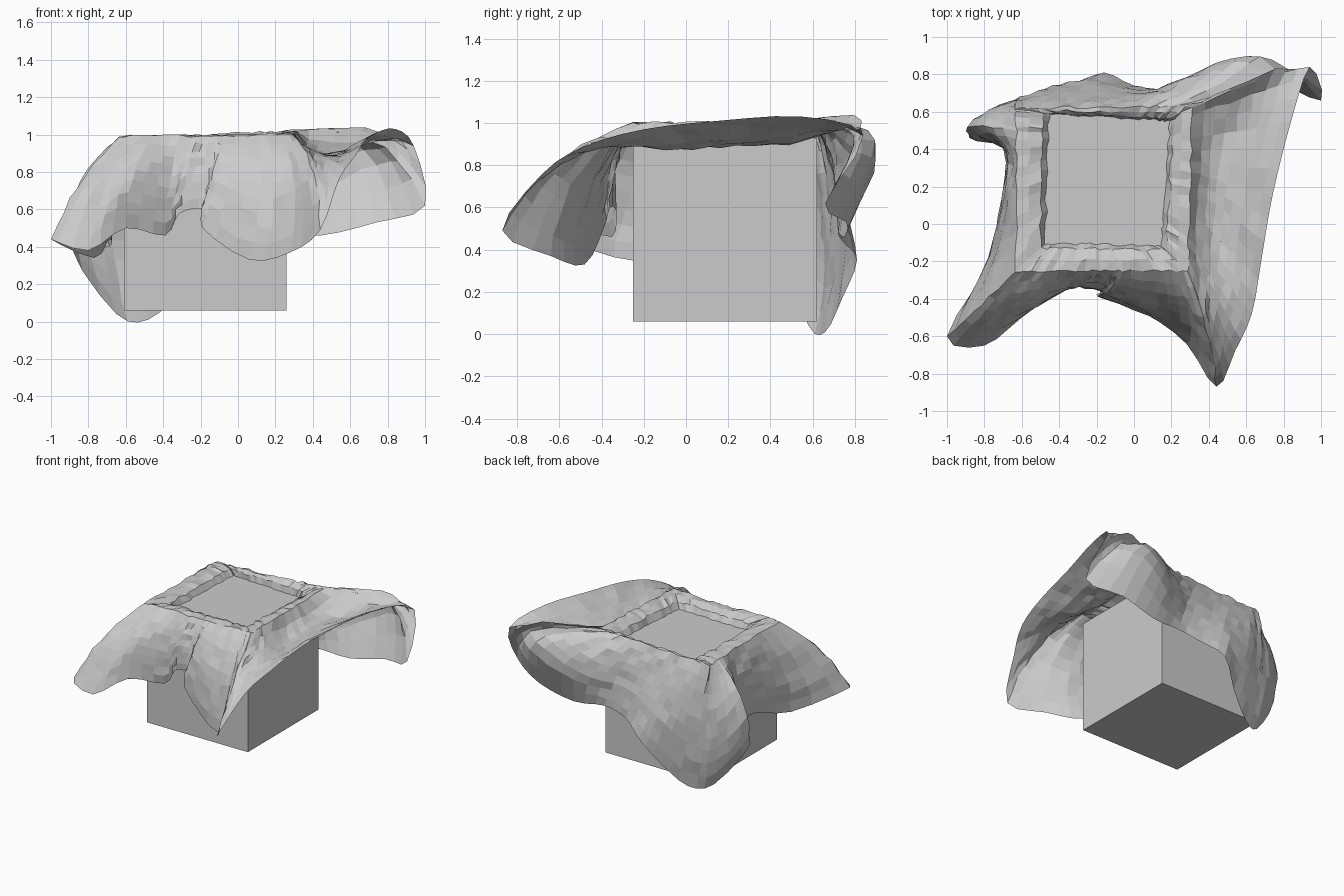
import bpy, bmesh, math, random
from mathutils import Vector

if "Cube" in bpy.data.objects:
    bpy.data.objects.remove(bpy.data.objects["Cube"])

random.seed(4)
SUB, DROP = 3, 9

# crumpled cloth hem, counter-clockwise from front left:
# position along the box rim (0-4), hem x, y, z, outward bulge
HEM = [
    (0.00, -1.00, -.60, .44, .05), (0.08, -.80, -.65, .38, .06),
    (0.20, -.60, -.50, .50, .08), (0.35, -.39, -.35, .46, .06),
    (0.45, -.31, -.33, .58, .04), (0.55, -.18, -.36, .60, .03),
    (0.62, -.19, -.39, .50, .06), (0.80, .06, -.48, .33, .10),
    (0.92, .28, -.64, .37, .11), (1.00, .44, -.87, .49, .09),
    (1.10, .54, -.68, .76, .03), (1.20, .63, -.48, .89, .00),
    (1.45, .68, -.20, .97, .00), (1.60, .74, .15, 1.01, .00),
    (1.80, .84, .55, 1.03, .00), (2.00, .94, .84, .94, .02),
    (2.06, 1.00, .66, .62, .09), (2.14, .74, .76, .53, .12),
    (2.25, .44, .75, .46, .08), (2.40, .20, .72, .48, .04),
    (2.60, .00, .74, .44, .03), (2.75, -.16, .81, .35, .02),
    (2.90, -.30, .74, .17, .06), (3.00, -.48, .66, .01, .06),
    (3.06, -.65, .58, .04, .10), (3.15, -.88, .46, .37, .12),
    (3.30, -.69, .40, .40, .03), (3.50, -.69, .15, .44, .04),
    (3.75, -.77, -.20, .34, .06),
]
# trough along the right flap (negative), billow of the back right corner
SWELL = [(0, 0), (1.0, 0), (1.2, -.06), (1.4, -.12), (1.8, -.12), (1.97, -.05),
         (2.02, .07), (2.1, .14), (2.3, .03), (2.4, 0), (9, 0)]
CREST = [(-.63, -.25, .99), (.29, -.25, 1.0), (.31, .63, 1.02), (-.63, .62, .98)]
INNER = [(-.47, -.10, .92), (.14, -.11, .92), (.19, .55, .92), (-.45, .59, .92)]
CENTRE = Vector((-.17, .18, 0))


def on_rect(corners, t):
    i = math.floor(t)
    return Vector(corners[i % 4]).lerp(Vector(corners[(i + 1) % 4]), t - i)


def row(i):
    r = list(HEM[i % len(HEM)])
    r[0] += 4 * (i // len(HEM))
    return r


def spline(i, u):
    return [.5 * (2*b + (c - a)*u + (2*a - 5*b + 4*c - d)*u*u + (3*b - a - 3*c + d)*u**3)
            for a, b, c, d in zip(row(i - 1), row(i), row(i + 1), row(i + 2))]


def swell_height(t):
    for (t0, g0), (t1, g1) in zip(SWELL, SWELL[1:]):
        if t0 <= t < t1:
            return g0 + (g1 - g0) * (t - t0) / (t1 - t0)
    return 0


def cloth_column(t, x, y, z, bulge):
    """Points from the box top, over the rim and down to the hem."""
    inner, crest, hem = on_rect(INNER, t), on_rect(CREST, t), Vector((x, y, z))
    sunk = inner.lerp(CENTRE + Vector((0, 0, .88)), .25)
    sunk.z = .89
    pts = [sunk, inner, inner.lerp(crest, .2) + Vector((0, 0, .04)),
           inner.lerp(crest, .6) + Vector((0, 0, .03))]
    d = hem - crest
    out = (crest + hem) / 2 - CENTRE
    out.z = 0
    out.normalize()
    n = out * -d.z + Vector((0, 0, d.xy.length))
    n.normalize()
    back = min(max((t - 1.95) / .1, 0), 1)
    swell = swell_height(t) * Vector((0, 1.2 * back, 1))
    for k in range(DROP + 1):
        s = k / DROP
        pts.append(crest + d * s + n * (4 * bulge * s * (1 - s))
                   + swell * math.sin(math.pi * s ** (.7 + 1.2 * back)))
    return pts


# cloth sheet
bm = bmesh.new()
cols = []
for i in range(len(HEM)):
    for k in range(SUB):
        col = []
        pts = cloth_column(*spline(i, k / SUB))
        for j, p in enumerate(pts):
            amt = .008 if 0 < j < len(pts) - 1 else 0
            p += Vector([random.uniform(-amt, amt) for _ in range(3)])
            col.append(bm.verts.new(p))
        cols.append(col)
for a, b in zip(cols, cols[1:] + cols[:1]):
    for j in range(len(a) - 1):
        bm.faces.new((a[j], a[j + 1], b[j + 1], b[j]))
bm.faces.new([c[0] for c in cols])
me = bpy.data.meshes.new("draped_cloth")
bm.to_mesh(me)
bm.free()
bpy.context.collection.objects.link(bpy.data.objects.new("draped_cloth", me))

# box under the cloth
bpy.ops.mesh.primitive_cube_add(size=.87, location=(-.175, .185, .495))
bpy.context.object.name = "box"
